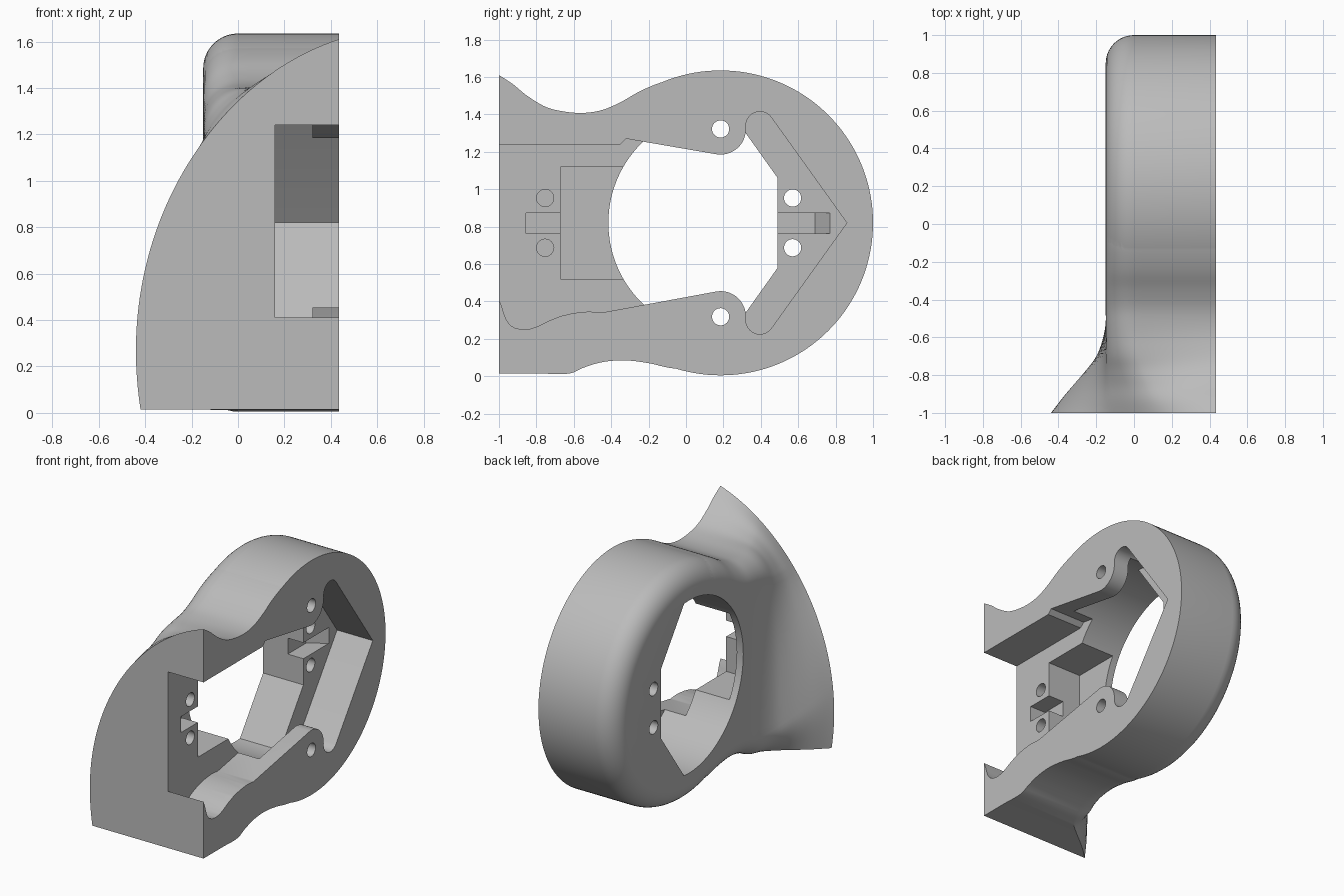
import bpy, bmesh, math
from mathutils import Vector
from mathutils.geometry import interpolate_bezier

if "Cube" in bpy.data.objects:
    bpy.data.objects.remove(bpy.data.objects["Cube"])

FACE, BACK, FLOOR = 0.435, -0.15, 0.16      # open side, rear side, recess floor
CY, CZ, R = 0.185, 0.82, 0.815              # ring centre and radius
FILLET = 0.15

grey = bpy.data.materials.new("plain grey")
grey.use_nodes = True
colour = (0.5, 0.5, 0.5, 1)
grey.diffuse_color = colour
grey.node_tree.nodes["Principled BSDF"].inputs["Base Color"].default_value = colour


def skin(name, rings):
    """Bridge equal closed rings of points and cap both ends."""
    bm = bmesh.new()
    loops = [[bm.verts.new(p) for p in ring] for ring in rings]
    n = len(loops[0])
    for a, b in zip(loops, loops[1:]):
        for i in range(n):
            j = (i + 1) % n
            bm.faces.new((a[i], a[j], b[j], b[i]))
    bm.faces.new(loops[0])
    bm.faces.new(loops[-1])
    bmesh.ops.recalc_face_normals(bm, faces=bm.faces)
    mesh = bpy.data.meshes.new(name)
    bm.to_mesh(mesh)
    bm.free()
    mesh.materials.append(grey)
    obj = bpy.data.objects.new(name, mesh)
    bpy.context.collection.objects.link(obj)
    return obj


def prism(name, pts, lo, hi, axis="x"):
    place = (lambda a, b, h: (h, a, b)) if axis == "x" else (lambda a, b, h: (a, b, h))
    return skin(name, [[place(a, b, h) for a, b in pts] for h in (lo, hi)])


def arc(cy, cz, r, start, end, n):
    angles = [math.radians(start + (end - start) * i / n) for i in range(n + 1)]
    return [(cy + r * math.cos(a), cz + r * math.sin(a)) for a in angles]


def rect(y0, y1, z0, z1):
    return [(y0, z0), (y1, z0), (y1, z1), (y0, z1)]


def combine(target, tool, mode="DIFFERENCE"):
    mod = target.modifiers.new("combine", "BOOLEAN")
    mod.operation, mod.solver, mod.object = mode, "EXACT", tool
    bpy.context.view_layer.objects.active = target
    bpy.ops.object.modifier_apply(modifier=mod.name)
    bpy.data.objects.remove(tool)


def smooth_lookup(table, y):
    """Monotone-friendly cubic interpolation through (y, value) pairs."""
    k = max(i for i in range(len(table) - 1) if table[i][0] <= y + 1e-6)

    def slope(i):
        a, b = table[max(i - 1, 0)], table[min(i + 1, len(table) - 1)]
        return (b[1] - a[1]) / (b[0] - a[0])
    (y0, v0), (y1, v1) = table[k], table[k + 1]
    h = y1 - y0
    t = (y - y0) / h
    return ((2*t**3 - 3*t**2 + 1) * v0 + (t**3 - 2*t**2 + t) * h * slope(k)
            + (3*t**2 - 2*t**3) * v1 + (t**3 - t**2) * h * slope(k + 1))


# Round ring body with a filleted rear edge
steps = [(FACE, R)] + [(BACK + FILLET * (1 - math.sin(a)), R - FILLET * (1 - math.cos(a)))
                       for a in [math.pi / 2 * i / 10 for i in range(11)]]
body = skin("guard_body", [[(x, y, z) for y, z in arc(CY, CZ, r, 0, 357.5, 143)]
                           for x, r in steps])

# Flared front, lofted from a broad curved face into the ring
top = [(-1, 1.61), (-.93, 1.565), (-.85, 1.50), (-.75, 1.44), (-.65, 1.415), (-.55, 1.408),
       (-.45, 1.423), (-.35, 1.465), (-.25, 1.522), (-.15, 1.565), (-.07, 1.588), (0, 1.6)]
bottom = [(-1, .015), (-.8, .015), (-.62, .015), (-.55, .045), (-.45, .075), (-.33, .085),
          (-.2, .07), (-.1, .047), (0, .035)]
flare = [(-1, 1), (-.92, .8), (-.85, .6), (-.78, .39), (-.7, .18), (-.6, .05), (-.5, 0), (0, 0)]
COUNT = 50
front_curve = interpolate_bezier(Vector((FACE, 1.61)), Vector((-.1, 1.44)),
                                 Vector((-.54, .78)), Vector((-.42, .015)), COUNT + 1)


def ring_edge(t, zt, zb):
    """Rounded rear outline at one station."""
    x0, r = BACK + 0.001, FILLET
    if t <= .2:
        return FACE + (x0 + r - FACE) * t / .2, zt
    if t <= .4:
        a = (t - .2) / .2 * math.pi / 2
        return x0 + r - r * math.sin(a), zt - r + r * math.cos(a)
    if t <= .8:
        return x0, zt - r + (zb - zt + 2 * r) * (t - .4) / .4
    a = (t - .8) / .2 * math.pi / 2
    return x0 + r - r * math.cos(a), zb + r - r * math.sin(a)


stations = []
for s in range(51):
    y = -1 + s / 50
    zt, zb = smooth_lookup(top, y), smooth_lookup(bottom, y)
    w = min(max(smooth_lookup(flare, y), 0), 1)
    ring = []
    for i, p in enumerate(front_curve):
        x, z = ring_edge(i / COUNT, zt, zb)
        fz = zb + (p.y - .015) / 1.595 * (zt - zb)
        ring.append((x + (p.x - x) * w, y, z + (fz - z) * w))
    stations.append(ring + [(FACE, y, zb)])
combine(body, skin("front_flare", stations), "UNION")

# Open recess outline, with two bosses and two rounded corner lobes
upper = arc(CY, 1.32, .135, -99, -10, 12) + arc(.395, 1.34, .075, 190, 37, 14)
lower = [(y, 2 * CZ - z) for y, z in reversed(upper)]
scoop = [(-.45, .34), (-.52, .346), (-.6, .338), (-.67, .322), (-.73, .298), (-.79, .268),
         (-.83, .254), (-.87, .25), (-.91, .256), (-.94, .273), (-.96, .3), (-.975, .34),
         (-.985, .375), (-1, .41), (-1.1, .42)]
outline = [(-1.1, 1.24), (-.35, 1.24), (-.32, 1.27)] + upper + [(.86, CZ)] + lower + scoop
combine(body, prism("recess", outline, FLOOR, 1))

# Clearance behind the boss flanges
side = math.degrees(math.acos(.2 / .6))
combine(body, prism("flange_clearance", arc(CY, CZ, .6, side, 360 - side, 90), FLOOR, .32))

# Main opening, flat at the rear with two slanted corners
slant = math.degrees(math.atan2(1.4142 - CZ, .235 - CY))
opening = arc(CY, CZ, .6, slant, 360 - slant, 90) + [(.49, .58), (.49, 1.06)]
combine(body, prism("opening", opening, -.6, .25))

# Stepped pocket beside the opening
combine(body, prism("pocket", rect(-.67, -.2, .52, 1.12), -.1, .25))

# Latch slots, the rear one with a ramp
combine(body, prism("front_slot", rect(-.855, -.6, .762, .873), .04, .25))
ramp = [(.04, .4), (.04, .69), (FLOOR, .77), (.25, .77), (.25, .4)]
combine(body, prism("rear_slot", ramp, .762, .873, "z"))

# Screw holes: flange pair, rear through pair, front blind pair
for y, dz, lo, hi in ((CY, .502, .25, 1), (.57, .133, -1, .3), (-.753, .133, -.02, .3)):
    for sign in (-1, 1):
        combine(body, prism("screw_hole", arc(y, CZ + sign * dz, .046, 0, 348.75, 31), lo, hi))

# Smooth curved walls, keep edges crisp
bpy.ops.object.select_all(action="DESELECT")
body.select_set(True)
bpy.context.view_layer.objects.active = body
bpy.ops.object.shade_smooth_by_angle(angle=math.radians(28))
